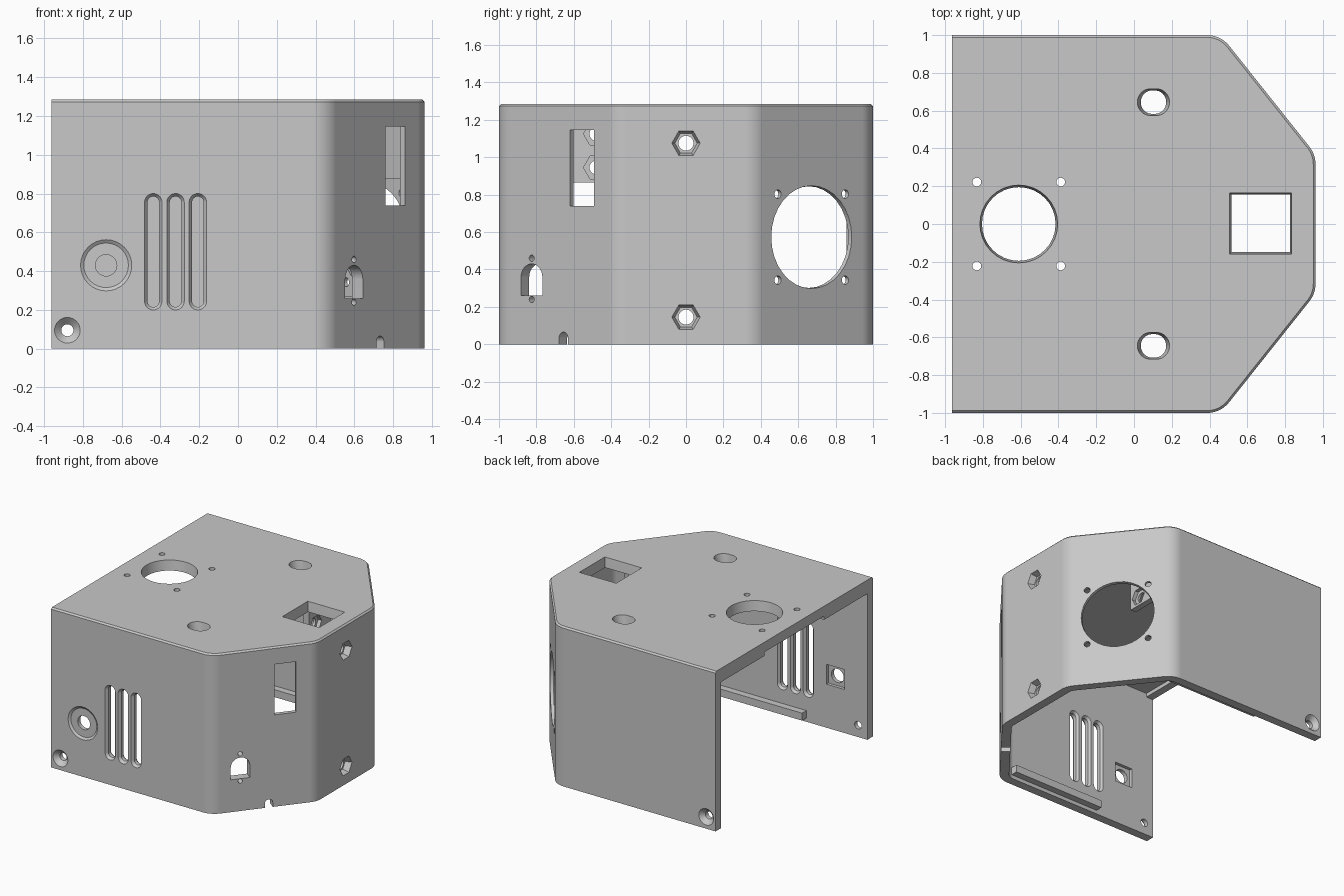
import bpy, bmesh
from math import sin, cos, tan, pi, radians
from mathutils import Vector

if "Cube" in bpy.data.objects:
    bpy.data.objects.remove(bpy.data.objects["Cube"])

SLANT = radians(51.5)          # heading of the slanted wall
WALL, ROOF, LIP, HEIGHT = 0.07, 0.08, 0.11, 1.285
CORNER, END = 0.459, 0.961     # x of the slanted wall's start and of the end wall

grey = bpy.data.materials.new("plain grey")
grey.use_nodes = True
grey.diffuse_color = (0.58, 0.58, 0.58, 1)
grey.node_tree.nodes["Principled BSDF"].inputs["Base Color"].default_value = (0.58, 0.58, 0.58, 1)


def loft(name, rings):
    """Solid through rings of equal point count, capped at both ends."""
    bm = bmesh.new()
    loops = [[bm.verts.new(p) for p in ring] for ring in rings]
    n = len(loops[0])
    for a, b in zip(loops, loops[1:]):
        for i in range(n):
            bm.faces.new((a[i], a[(i + 1) % n], b[(i + 1) % n], b[i]))
    bm.faces.new(loops[0])
    bm.faces.new(loops[-1])
    bmesh.ops.remove_doubles(bm, verts=bm.verts, dist=0.0005)
    bmesh.ops.recalc_face_normals(bm, faces=bm.faces)
    mesh = bpy.data.meshes.new(name)
    bm.to_mesh(mesh)
    bm.free()
    mesh.materials.append(grey)
    obj = bpy.data.objects.new(name, mesh)
    bpy.context.collection.objects.link(obj)
    return obj


def rounded(hw, hh, r, seg=8):
    """Rounded rectangle; a circle when all three sizes are equal."""
    pts = []
    for k, (sx, sy) in enumerate([(1, 1), (-1, 1), (-1, -1), (1, -1)]):
        for i in range(seg + 1):
            a = (k + i / seg) * pi / 2
            pts.append((sx * (hw - r) + r * cos(a), sy * (hh - r) + r * sin(a)))
    return pts


def circle(r):
    return rounded(r, r, r)


def rect(hw, hh):
    return [(hw, hh), (-hw, hh), (-hw, -hh), (hw, -hh)]


def hexagon(r):
    return [(r * cos(i * pi / 3), r * sin(i * pi / 3)) for i in range(6)]


def cutter(origin, normal, *rings):
    """Cutting solid from (profile, depth) rings, sunk along -normal."""
    n = Vector(normal).normalized()
    u = Vector((1, 0, 0)) if abs(n.z) > 0.5 else Vector((-n.y, n.x, 0))
    v = n.cross(u)
    o = Vector(origin)
    obj = loft("cutter", [[o + u * x + v * y - n * d for x, y in prof] for prof, d in rings])
    obj.hide_render = True
    return obj


def through(origin, normal, prof, depth=0.3):
    return cutter(origin, normal, (prof, -0.05), (prof, depth))


def pocket(origin, normal, prof, top, bottom):
    return cutter(origin, normal, (prof, top), (prof, bottom))


def flared(origin, normal, wide, narrow, sink):
    return cutter(origin, normal, (wide, -0.05), (wide, 0), (narrow, sink), (narrow, 0.3))


def carve(obj, cutters):
    """Subtract all cutters, then shade and remove them."""
    for c in cutters:
        m = obj.modifiers.new("cut", 'BOOLEAN')
        m.operation, m.solver, m.object = 'DIFFERENCE', 'EXACT', c
    bpy.context.view_layer.update()
    deps = bpy.context.evaluated_depsgraph_get()
    mesh = bpy.data.meshes.new_from_object(obj.evaluated_get(deps))
    obj.modifiers.clear()
    obj.data = mesh
    for c in cutters:
        bpy.data.objects.remove(c)
    bpy.ops.object.select_all(action='DESELECT')
    obj.select_set(True)
    bpy.context.view_layer.objects.active = obj
    bpy.ops.object.shade_smooth_by_angle(angle=radians(30))
    obj.modifiers.new("flat_normals", 'WEIGHTED_NORMAL').keep_sharp = True


def outline(inset, back, z):
    """Plan of the enclosure with rounded corners, shrunk by inset."""
    r = 0.15 - inset
    corners = [(CORNER - inset * tan(SLANT / 2), inset - 1, 0, SLANT),
               (END - inset, inset * tan((pi / 2 - SLANT) / 2) - 1 + (END - CORNER) * tan(SLANT),
                SLANT, pi / 2)]
    half = [(back, inset - 1)]
    for x, y, a0, a1 in corners:
        t = r * tan((a1 - a0) / 2)
        cx = x - t * cos(a0) - r * sin(a0)
        cy = y - t * sin(a0) + r * cos(a0)
        for i in range(11):
            a = a0 + (a1 - a0) * i / 10
            half.append((cx + r * sin(a), cy - r * cos(a)))
    return [(x, y, z) for x, y in half + [(x, -y) for x, y in reversed(half)]]


# Shell with a softened roof edge, open below and at the back, where the roof has a lip
B = -0.963
shell = loft("enclosure_shell", [outline(0, B, 0), outline(0, B, HEIGHT - 0.012),
                                 outline(0.012, B, HEIGHT)])
cuts = [loft("cavity", [outline(WALL, -1.2, -0.1), outline(WALL, -1.2, HEIGHT - LIP)]),
        loft("roof_cavity", [outline(WALL, -0.9, 0.5), outline(WALL, -0.9, HEIGHT - ROOF)])]

UP, FRONT, RIGHT = (0, 0, 1), (0, -1, 0), (1, 0, 0)

# Roof: round vent with screw holes, oval holes, rectangular opening, gap in the lip
cuts.append(flared((-0.61, 0, HEIGHT), UP, circle(0.206), circle(0.195), 0.08))
for sx in (-1, 1):
    for sy in (-1, 1):
        cuts.append(through((-0.61 + sx * 0.222, sy * 0.222, HEIGHT), UP, circle(0.023)))
for sy in (-1, 1):
    cuts.append(flared((0.103, sy * 0.645, HEIGHT), UP,
                       rounded(0.085, 0.071, 0.07), rounded(0.067, 0.062, 0.06), 0.07))
cuts.append(flared((0.67, 0.003, HEIGHT), UP, rect(0.164, 0.162), rect(0.155, 0.152), 0.07))
cuts.append(pocket((-0.95, 0, HEIGHT), UP, rect(0.1, 0.38), ROOF, 0.2))

# Front wall: three slots flared on both faces, round socket with a square seat inside
wide, narrow = rounded(0.045, 0.3, 0.045), rounded(0.03, 0.285, 0.03)
for x in (-0.437, -0.322, -0.207):
    cuts.append(cutter((x, -1, 0.5), FRONT, (wide, -0.05), (wide, 0), (narrow, 0.02),
                       (narrow, 0.05), (wide, WALL), (wide, 0.12)))
socket = (-0.68, -1, 0.43)
cuts.append(cutter(socket, FRONT, (circle(0.132), -0.05), (circle(0.132), 0), (circle(0.115), 0.012)))
cuts.append(through(socket, FRONT, circle(0.055)))
cuts.append(pocket(socket, FRONT, rect(0.08, 0.08), 0.045, 0.1))

# Countersunk screw holes in both side walls
for s in (-1, 1):
    cuts.append(flared((-0.88, s, 0.095), (0, s, 0), circle(0.066), circle(0.031), 0.035))

# End wall: tapered hexagonal nut pockets
for z in (0.145, 1.075):
    cuts.append(cutter((END, 0, z), RIGHT, (hexagon(0.076), -0.05), (hexagon(0.076), 0),
                       (hexagon(0.06), 0.05)))
    cuts.append(through((END, 0, z), RIGHT, circle(0.04)))


def slanted(side, y, z):
    """Point and outward normal on a slanted wall."""
    return ((CORNER + (1 - y) / tan(SLANT), side * y, z), (sin(SLANT), side * cos(SLANT), 0))


# Front slanted wall: window in a thinned panel, arched port with screw holes, cable notch
window = slanted(-1, 0.557, 0.942)
cuts.append(through(*window, rect(0.082, 0.203)))
cuts.append(pocket(*window, rect(0.125, 0.225), 0.033, 0.12))
arch = [(-0.073, -0.085), (0.073, -0.085)] + \
       [(0.073 * cos(i * pi / 16), 0.012 + 0.073 * sin(i * pi / 16)) for i in range(17)]
cuts.append(through(*slanted(-1, 0.825, 0.345), arch, 0.15))
for z in (0.24, 0.46):
    cuts.append(through(*slanted(-1, 0.825, z), circle(0.017), 0.15))
cuts.append(through(*slanted(-1, 0.655, 0.0), rounded(0.03, 0.065, 0.03), 0.15))

# Rear slanted wall: large fan opening with screw holes, seated in a square recess inside
fan = slanted(1, 0.671, 0.573)
cuts.append(flared(*fan, circle(0.275), circle(0.271), 0.03))
cuts.append(pocket(*fan, rect(0.295, 0.305), 0.025, 0.12))
for dy in (-0.18, 0.18):
    for dz in (-0.23, 0.23):
        cuts.append(through(*slanted(1, 0.671 + dy, 0.573 + dz), circle(0.023), 0.15))

carve(shell, cuts)


def block(name, x0, x1, y0, y1, z0, z1):
    return loft(name, [[(x0, y0, z), (x1, y0, z), (x1, y1, z), (x0, y1, z)] for z in (z0, z1)])


for s, side in ((-1, "front"), (1, "rear")):
    # Guide rail along the inside of each side wall
    block(side + "_rail", -0.42, 0.4, s * 0.94, s * 0.875, 0.03, 0.09)
    # Hanging bracket with hexagonal nut pockets
    plate = block(side + "_nut_bracket", 0.31, 0.36, s * 0.39, s * 0.67, 0.865, 1.215)
    holes = []
    for z in (0.945, 1.125):
        holes.append(cutter((0.36, s * 0.478, z), RIGHT, (hexagon(0.07), -0.05), (hexagon(0.07), 0.03)))
        holes.append(through((0.36, s * 0.478, z), RIGHT, circle(0.038)))
    carve(plate, holes)
